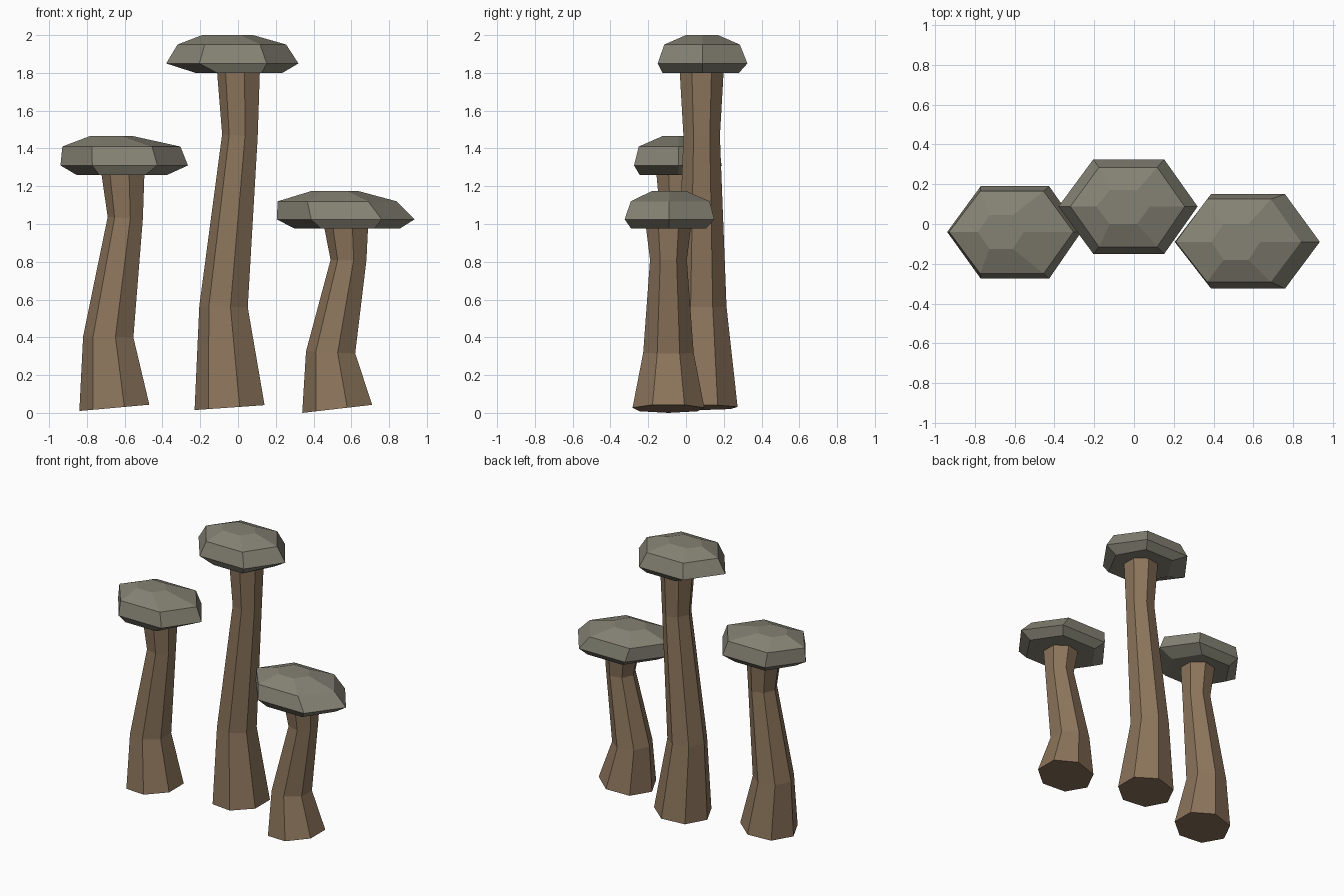
import bpy, bmesh, math

if "Cube" in bpy.data.objects:
    bpy.data.objects.remove(bpy.data.objects["Cube"])


def material(name, rgb):
    m = bpy.data.materials.new(name)
    m.diffuse_color = (*rgb, 1.0)
    m.use_nodes = True
    m.node_tree.nodes["Principled BSDF"].inputs["Base Color"].default_value = m.diffuse_color
    return m


stem_brown = material("stem brown", (0.26, 0.175, 0.105))
cap_grey = material("cap grey", (0.235, 0.225, 0.175))


def loft(name, rings, mat):
    """Skin a stack of equal-count rings into a closed, flat-shaded solid."""
    bm = bmesh.new()
    loops = [[bm.verts.new(p) for p in ring] for ring in rings]
    n = len(loops[0])
    for a, b in zip(loops, loops[1:]):
        for i in range(n):
            j = (i + 1) % n
            bm.faces.new((a[i], a[j], b[j], b[i]))
    bm.faces.new(loops[0][::-1])
    bm.faces.new(loops[-1])
    bmesh.ops.recalc_face_normals(bm, faces=bm.faces[:])
    me = bpy.data.meshes.new(name)
    bm.to_mesh(me)
    bm.free()
    me.materials.append(mat)
    ob = bpy.data.objects.new(name, me)
    bpy.context.collection.objects.link(ob)
    return ob


def stem_ring(cx, cy, r, z, tilt):
    """Heptagon with a corner towards -x, tilted a little up towards +x."""
    pts = []
    for i in range(7):
        a = math.pi + i * math.tau / 7
        x = r * math.cos(a)
        pts.append((cx + x, cy + r * math.sin(a), z + tilt * (x + r)))
    return pts


def cap_ring(z, x0, x1, y0, y1, ymid):
    """Hexagon with corners at its left and right ends."""
    xa, xb = x0 + 0.25 * (x1 - x0), x0 + 0.76 * (x1 - x0)
    return [(x0, ymid, z), (xa, y0, z), (xb, y0, z),
            (x1, ymid, z), (xb, y1, z), (xa, y1, z)]


# Per mushroom: y of the stem, stem rings (x, radius, z, tilt),
# y of the cap's end corners, cap rings (z, x0, x1, y0, y1)
mushrooms = {
    "left": (-0.04,
             [(-0.645, 0.195, 0.01, 0.09), (-0.68, 0.14, 0.405, -0.02),
              (-0.592, 0.098, 1.037, -0.05), (-0.604, 0.121, 1.28, 0)],
             -0.04,
             [(1.26, -0.855, -0.375, -0.245, 0.14), (1.31, -0.94, -0.265, -0.275, 0.19),
              (1.41, -0.93, -0.305, -0.25, 0.165), (1.465, -0.785, -0.555, -0.125, 0.045)]),
    "middle": (0.083,
               [(-0.035, 0.195, 0.015, 0.07), (-0.07, 0.135, 0.565, -0.02),
                (0.015, 0.099, 1.475, -0.08), (0.008, 0.12, 1.82, 0)],
               0.088,
               [(1.80, -0.225, 0.235, -0.125, 0.28), (1.85, -0.38, 0.32, -0.15, 0.325),
                (1.95, -0.32, 0.255, -0.115, 0.285), (2.0, -0.19, 0.08, 0.0, 0.17)]),
    "right": (-0.093,
              [(0.535, 0.195, 0.0, 0.115), (0.497, 0.137, 0.325, -0.04),
               (0.59, 0.10, 0.81, 0), (0.578, 0.123, 0.99, 0)],
              -0.09,
              [(0.975, 0.30, 0.855, -0.29, 0.105), (1.025, 0.205, 0.935, -0.325, 0.15),
               (1.12, 0.21, 0.84, -0.292, 0.125), (1.175, 0.39, 0.635, -0.18, 0.0)]),
}

for side, (cy, stem, ymid, cap) in mushrooms.items():
    loft(side + "_stem", [stem_ring(cx, cy, r, z, t) for cx, r, z, t in stem], stem_brown)
    loft(side + "_cap", [cap_ring(*ring, ymid) for ring in cap], cap_grey)
